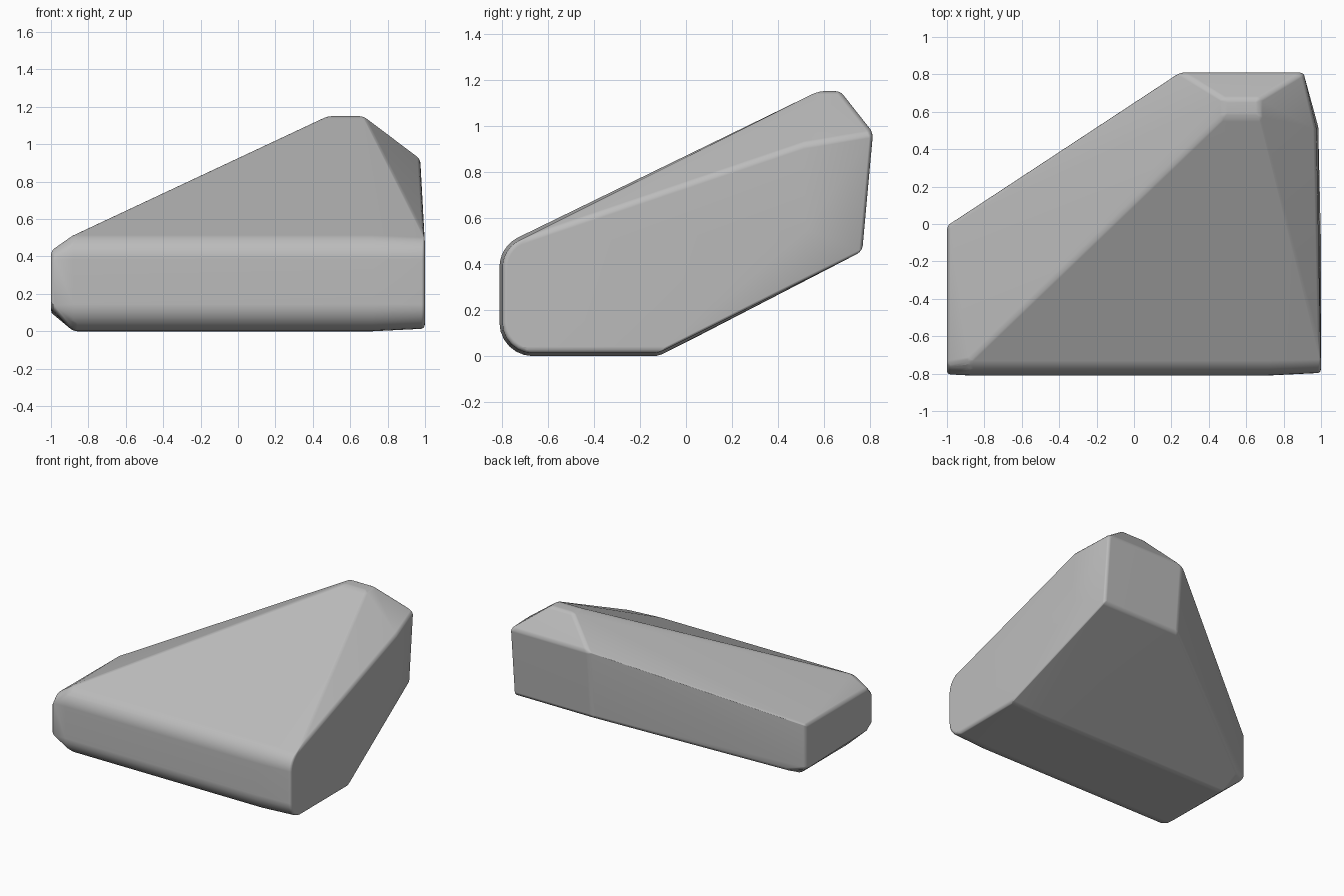
import bpy, bmesh, math

if "Cube" in bpy.data.objects:
    bpy.data.objects.remove(bpy.data.objects["Cube"])


def arc(cy, cz, r, a0, a1, n=6):
    """Points (y, z) along a circular arc, angles in degrees."""
    return [(cy + r * math.cos(math.radians(a0 + (a1 - a0) * i / n)),
             cz + r * math.sin(math.radians(a0 + (a1 - a0) * i / n))) for i in range(n + 1)]


def nose(x, inset=0.0):
    """Rounded front cross-section of the slab at a given x."""
    r = 0.145 - inset
    ring = arc(-0.665, 0.385, r, 117, 180) + arc(-0.665, 0.145, r, 180, 270)
    return [(x, y, z) for y, z in ring] + [(x, -0.12, inset)]


# Rounded front edge running along x, pulled in slightly at the right end
points = nose(-0.88) + nose(0.72) + nose(1.0, 0.014)

# Chamfered left end and the start of the rear left wall
points += [(-1, y, z) for y, z in
           [(-0.805, 0.15), (-0.805, 0.37), (-0.75, 0.43), (-0.01, 0.43),
            (-0.01, 0.10), (-0.74, 0.11)]]
points += [(-0.89, 0.02, 0.475), (-0.88, 0.05, 0.085)]

# Peak plateau
points += [(x, y, 1.15) for x in (0.48, 0.67) for y in (0.575, 0.67)]

# Back face
points += [(x, y, z) for x in (0.25, 0.905) for y, z in ((0.812, 0.97), (0.765, 0.455))]

# Right wall corners
points += [(0.975, 0.51, 0.92), (0.985, 0.52, 0.55)]

# Wrap the corners in a faceted solid
bm = bmesh.new()
for p in points:
    bm.verts.new(p)
res = bmesh.ops.convex_hull(bm, input=bm.verts)
loose = [v for v in bm.verts if not v.link_faces]
bmesh.ops.delete(bm, geom=loose, context='VERTS')
bmesh.ops.dissolve_limit(bm, angle_limit=math.radians(1.5), verts=bm.verts, edges=bm.edges)
bmesh.ops.recalc_face_normals(bm, faces=bm.faces)
mesh = bpy.data.meshes.new("wedge_rock")
bm.to_mesh(mesh)
bm.free()

rock = bpy.data.objects.new("wedge_rock", mesh)
bpy.context.collection.objects.link(rock)

# Single stone colour
stone = bpy.data.materials.new("stone_grey")
stone.diffuse_color = (0.5, 0.5, 0.5, 1)
stone.use_nodes = True
stone.node_tree.nodes["Principled BSDF"].inputs["Base Color"].default_value = stone.diffuse_color
mesh.materials.append(stone)

# Softened edges
bev = rock.modifiers.new("soft_edges", 'BEVEL')
bev.width = 0.025
bev.segments = 3
bev.limit_method = 'ANGLE'
bev.angle_limit = math.radians(22)

bpy.context.view_layer.objects.active = rock
rock.select_set(True)
bpy.ops.object.modifier_apply(modifier=bev.name)
bpy.ops.object.shade_smooth_by_angle(angle=math.radians(35))
wn = rock.modifiers.new("even_shading", 'WEIGHTED_NORMAL')
wn.keep_sharp = True
